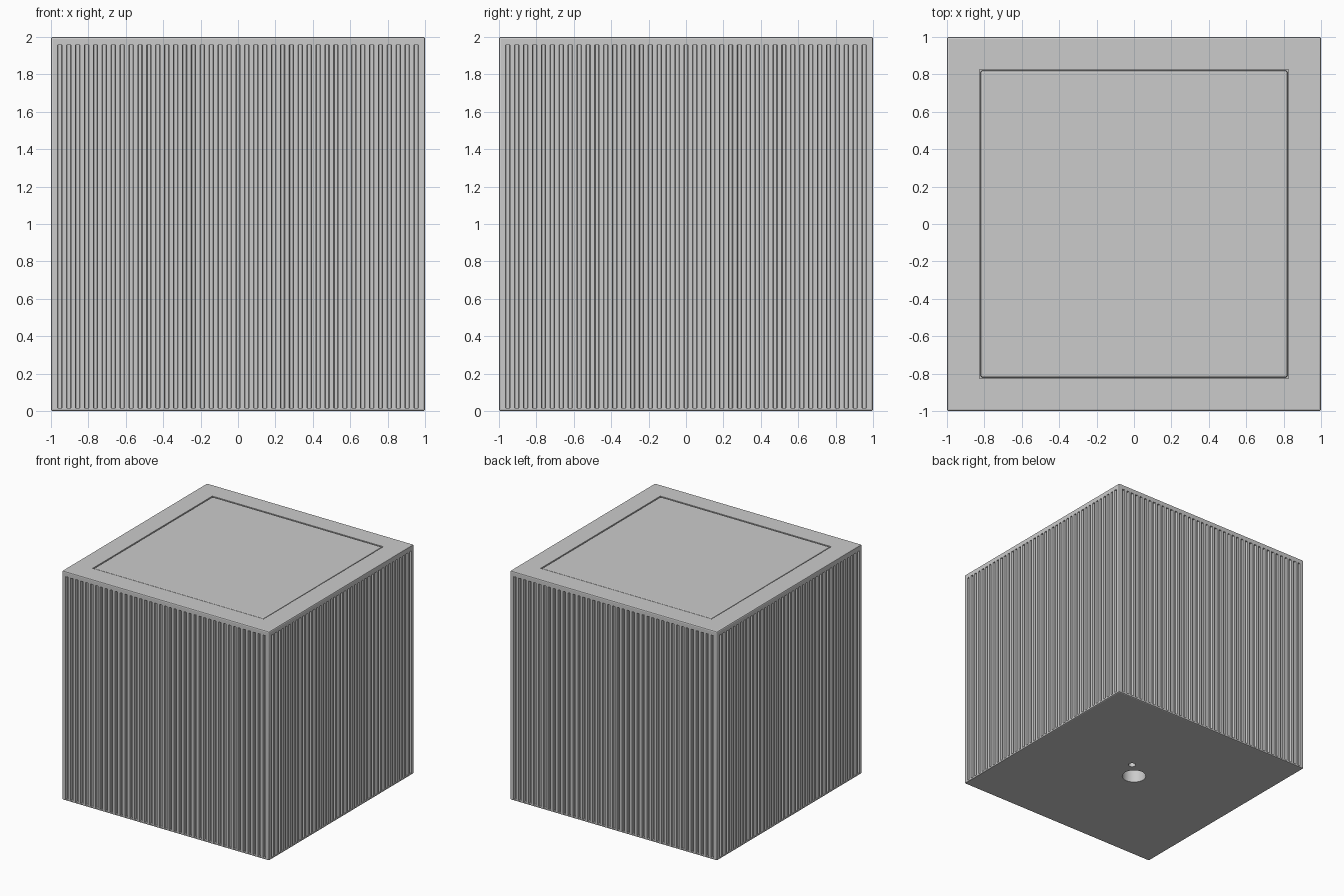
import bpy, bmesh, math
from mathutils import Matrix, Vector

if "Cube" in bpy.data.objects:
    bpy.data.objects.remove(bpy.data.objects["Cube"])

SLOTS, PITCH = 41, 2 / 42


def finish(bm, name):
    bmesh.ops.recalc_face_normals(bm, faces=bm.faces)
    me = bpy.data.meshes.new(name)
    bm.to_mesh(me)
    bm.free()
    ob = bpy.data.objects.new(name, me)
    bpy.context.collection.objects.link(ob)
    return ob


def box(name, half, z0, z1, bevel=0):
    bm = bmesh.new()
    m = Matrix.Translation((0, 0, (z0 + z1) / 2)) @ Matrix.Diagonal((2 * half, 2 * half, z1 - z0, 1))
    bmesh.ops.create_cube(bm, size=1, matrix=m)
    if bevel:
        bmesh.ops.bevel(bm, geom=bm.edges[:], offset=bevel, segments=2, profile=0.5, affect='EDGES')
    return finish(bm, name)


def cylinder(name, x, y, r, depth):
    bm = bmesh.new()
    bmesh.ops.create_cone(bm, cap_ends=True, segments=48, radius1=r, radius2=r, depth=depth + 0.1,
                          matrix=Matrix.Translation((x, y, (depth - 0.1) / 2)))
    return finish(bm, name)


def cut(target, cutter):
    mod = target.modifiers.new("cut", 'BOOLEAN')
    mod.operation, mod.solver, mod.object = 'DIFFERENCE', 'EXACT', cutter
    bpy.context.view_layer.objects.active = target
    bpy.ops.object.modifier_apply(modifier=mod.name)
    bpy.data.objects.remove(cutter)


# Vertical slots on all four sides, slightly tapered, stopping short of top and bottom
bm = bmesh.new()
for side in range(4):
    rot = Matrix.Rotation(side * math.pi / 2, 3, 'Z')
    for i in range(SLOTS):
        x = (i - SLOTS // 2) * PITCH
        section = [(x - 0.013, -1.01), (x + 0.013, -1.01), (x + 0.012, -1.0),
                   (x + 0.009, -0.98), (x - 0.009, -0.98), (x - 0.012, -1.0)]
        low, high = [[bm.verts.new(rot @ Vector((px, py, z))) for px, py in section]
                     for z in (0.015, 1.957)]
        bm.faces.new(low[::-1])
        bm.faces.new(high)
        for k in range(6):
            n = (k + 1) % 6
            bm.faces.new((low[k], low[n], high[n], high[k]))
slots = finish(bm, "slot_cutter")

# Fluted cube body with a recess for the lid and two holes underneath
body = box("fluted_body", 1, 0, 2, 0.01)
cut(body, slots)
cut(body, box("recess_cutter", 0.826, 1.97, 2.1))
cut(body, cylinder("main_hole_cutter", 0, 0, 0.098, 0.25))
cut(body, cylinder("small_hole_cutter", 0.132, 0.132, 0.03, 0.25))

# Flush lid panel
lid = box("lid_panel", 0.82, 1.95, 2.0, 0.01)

for ob in (body, lid):
    bpy.ops.object.select_all(action='DESELECT')
    ob.select_set(True)
    bpy.context.view_layer.objects.active = ob
    bpy.ops.object.shade_smooth_by_angle(angle=math.radians(20))
